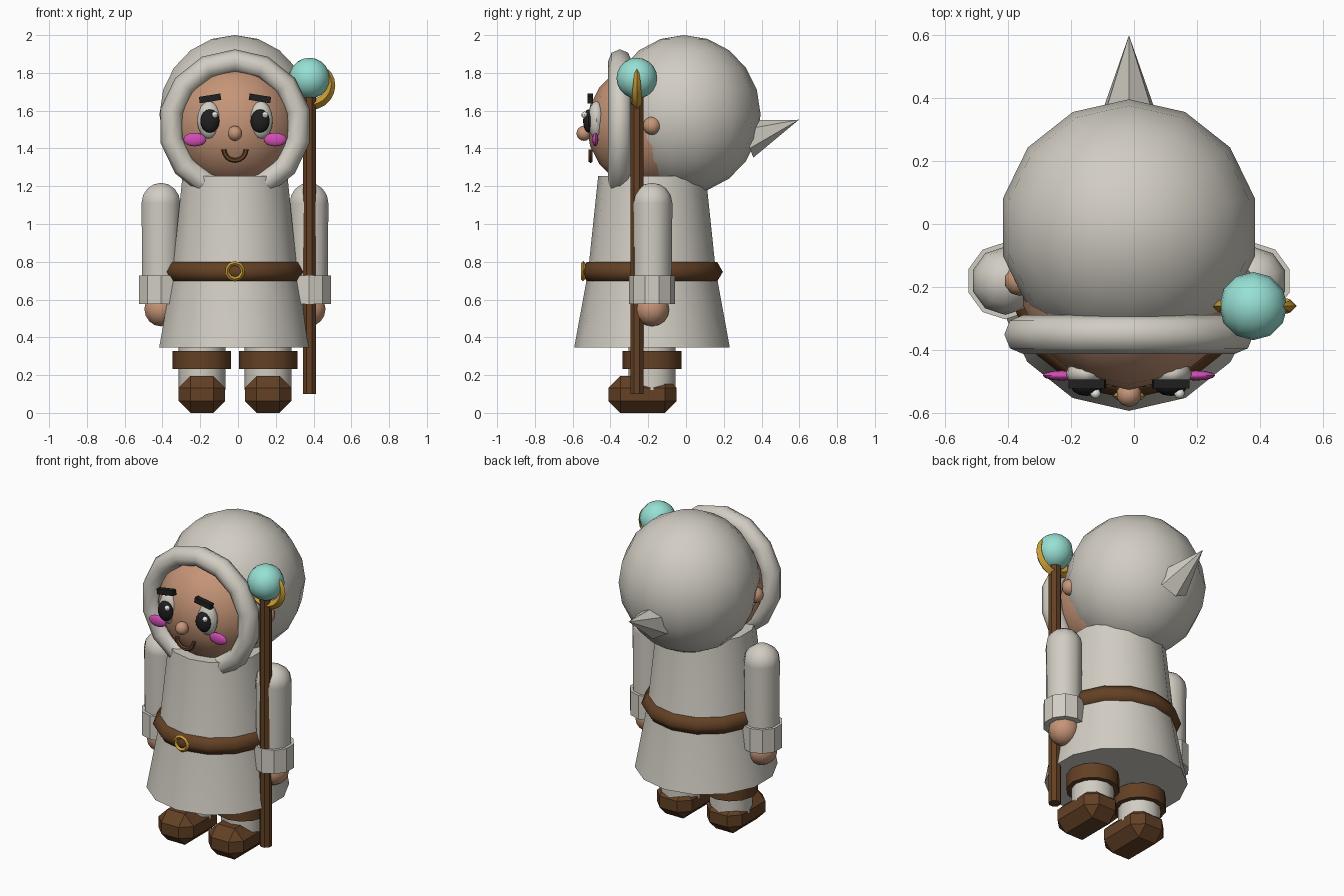
import bpy, bmesh, math
from mathutils import Vector, Matrix, Euler

if "Cube" in bpy.data.objects:
    bpy.data.objects.remove(bpy.data.objects["Cube"])

CX, CY = -0.016, -0.18          # body axis
TAU = math.tau


def colour(name, r, g, b):
    m = bpy.data.materials.new(name)
    m.diffuse_color = (r, g, b, 1)
    m.use_nodes = True
    m.node_tree.nodes["Principled BSDF"].inputs["Base Color"].default_value = m.diffuse_color
    return m


GREY = colour("pale_grey_cloth", 0.64, 0.61, 0.545)
SKIN = colour("skin", 0.56, 0.30, 0.185)
BROWN = colour("brown_leather", 0.125, 0.052, 0.018)
GOLD = colour("gold", 0.60, 0.33, 0.035)
TEAL = colour("teal", 0.31, 0.75, 0.66)
PINK = colour("pink", 0.64, 0.075, 0.46)
BLACK = colour("black", 0.014, 0.014, 0.014)
WHITE = colour("white", 0.85, 0.85, 0.83)


def finish(name, bm, mat, loc, scale=(1, 1, 1), rot=(0, 0, 0), smooth=40):
    bmesh.ops.remove_doubles(bm, verts=bm.verts, dist=1e-5)
    m = Matrix.LocRotScale(Vector(loc), Euler(rot), Vector(scale))
    bmesh.ops.transform(bm, matrix=m, verts=bm.verts)
    bmesh.ops.recalc_face_normals(bm, faces=bm.faces)
    me = bpy.data.meshes.new(name)
    bm.to_mesh(me)
    bm.free()
    me.materials.append(mat)
    ob = bpy.data.objects.new(name, me)
    bpy.context.collection.objects.link(ob)
    if smooth:
        bpy.ops.object.select_all(action='DESELECT')
        bpy.context.view_layer.objects.active = ob
        ob.select_set(True)
        bpy.ops.object.shade_smooth_by_angle(angle=math.radians(smooth))
    return ob


def skin_rings(bm, rings, loop=False, caps=True):
    """Bridge equal rings of points; optionally close the run or cap its ends."""
    vs = [[bm.verts.new(p) for p in r] for r in rings]
    n = len(vs[0])
    pairs = list(zip(vs, vs[1:])) + ([(vs[-1], vs[0])] if loop else [])
    for a, b in pairs:
        for i in range(n):
            j = (i + 1) % n
            bm.faces.new((a[i], a[j], b[j], b[i]))
    if caps and not loop:
        for r, pts in ((vs[0], rings[0]), (vs[-1], rings[-1])):
            if (Vector(pts[0]) - Vector(pts[1])).length > 1e-4:
                bm.faces.new(r)


def lathe(name, prof, n, mat, loc, scale=(1, 1, 1), rot=(0, 0, 0), loop=False, phase=0, smooth=40):
    """Turn (radius, height) points around z; the first column faces +y."""
    bm = bmesh.new()
    rings = [[(r * math.sin(TAU * (i + phase) / n), r * math.cos(TAU * (i + phase) / n), z)
              for i in range(n)] for r, z in prof]
    skin_rings(bm, rings, loop)
    return finish(name, bm, mat, loc, scale, rot, smooth)


def ball(name, size, mat, loc, n=14, rings=10, rot=(0, 0, 0)):
    prof = [(math.sin(math.pi * k / rings), -math.cos(math.pi * k / rings)) for k in range(rings + 1)]
    prof[0], prof[-1] = (0, -1), (0, 1)
    size = (size,) * 3 if isinstance(size, float) else size
    return lathe(name, prof, n, mat, loc, size, rot)


def ring(name, major, minor, n, m, mat, loc, rot=(0, 0, 0), smooth=65):
    prof = [(major + minor * math.cos(TAU * k / m), minor * math.sin(TAU * k / m)) for k in range(m)]
    return lathe(name, prof, n, mat, loc, rot=rot, loop=True, smooth=smooth)


def arc(name, major, minor, start, end, steps, sides, mat, loc, taper=False):
    """Bent bar in the xz plane, angles in degrees."""
    bm = bmesh.new()
    rings = []
    for k in range(steps + 1):
        t = k / steps
        a = math.radians(start + (end - start) * t)
        r = minor * (math.sin(math.pi * t) ** 0.5 if taper and 0 < k < steps else (0.15 if taper else 1))
        rings.append([((major + r * math.cos(TAU * i / sides)) * math.cos(a),
                       r * math.sin(TAU * i / sides),
                       (major + r * math.cos(TAU * i / sides)) * math.sin(a)) for i in range(sides)])
    skin_rings(bm, rings)
    return finish(name, bm, mat, loc)


def box(name, dims, mat, loc, rot=(0, 0, 0), bevel=0):
    bm = bmesh.new()
    bmesh.ops.create_cube(bm, size=1)
    bmesh.ops.scale(bm, vec=dims, verts=bm.verts)
    if bevel:
        bmesh.ops.bevel(bm, geom=bm.edges[:], offset=bevel, segments=1, affect='EDGES')
    return finish(name, bm, mat, loc, rot=rot, smooth=0)


# Robe and belt
lathe("robe", [(0.412, 0.345), (0.338, 0.75), (0.285, 1.255)], 14, GREY, (CX, CY, 0))
ring("belt", 0.315, 0.06, 14, 6, BROWN, (CX, CY, 0.747))
ring("belt_buckle", 0.042, 0.012, 10, 4, GOLD, (CX, -0.545, 0.75), (math.pi / 2, 0, 0))

# Head, hood, fur rim and hood point
ball("head", 0.345, SKIN, (CX, CY, 1.52))
ball("hood", (0.41, 0.405, 0.42), GREY, (CX, -0.01, 1.58))
ring("hood_rim", 0.343, 0.062, 14, 8, GREY, (CX, -0.35, 1.52), (math.pi / 2, 0, 0))
tip, base = Vector((CX, 0.598, 1.552)), Vector((CX, 0.32, 1.45))
axis = tip - base
lathe("hood_point", [(0.105, 0), (0, axis.length)], 6, GREY, base,
      rot=(-math.atan2(axis.y, axis.z), 0, 0), smooth=0)

# Face centre
ball("nose", 0.04, SKIN, (CX, -0.54, 1.48), 10, 8)
arc("mouth", 0.059, 0.013, 180, 360, 8, 6, BROWN, (CX, -0.505, 1.395))

# Mirrored parts
for s, side in ((-1, "left"), (1, "right")):
    def at(x, y, z):
        return (CX + s * x, y, z)

    # Face
    ball(side + "_ear", 0.048, SKIN, at(0.347, CY, 1.52), 10, 8)
    ball(side + "_eye", (0.063, 0.045, 0.1), GREY, at(0.137, -0.475, 1.55), 12, 8)
    ball(side + "_pupil", (0.051, 0.03, 0.062), BLACK, at(0.133, -0.515, 1.545), 12, 8)
    ball(side + "_eye_glint", 0.017, WHITE, (CX + s * 0.133 + 0.027, -0.537, 1.578), 8, 6)
    ball(side + "_cheek", (0.06, 0.016, 0.036), PINK, at(0.213, -0.48, 1.447), 12, 8)
    box(side + "_brow", (0.115, 0.03, 0.034), BLACK, at(0.132, -0.507, 1.665), (0, s * 0.16, 0))

    # Arm
    lathe(side + "_sleeve", [(0.103, 0.6), (0.108, 1.11)], 10, GREY, at(0.392, CY, 0))
    ball(side + "_shoulder", 0.108, GREY, at(0.392, CY, 1.11), 10, 8)
    lathe(side + "_cuff", [(0.122, 0.577), (0.122, 0.728)], 10, GREY, at(0.392, CY, 0), smooth=30)
    ball(side + "_hand", 0.092, SKIN, at(0.392, CY, 0.55), 10, 8)

    # Leg and shoe
    lathe(side + "_leg", [(0.125, 0.12), (0.125, 0.4)], 12, GREY, at(0.175, CY, 0))
    lathe(side + "_boot_band", [(0.155, 0.232), (0.155, 0.327)], 12, BROWN, at(0.175, CY, 0))
    box(side + "_shoe", (0.246, 0.36, 0.195), BROWN, at(0.175, -0.23, 0.0975), bevel=0.062)

# Staff with orb and crescent
SX, SY = 0.378, -0.26
lathe("staff", [(0.037, 0.1), (0.037, 1.7)], 8, BROWN, (SX, SY, 0), phase=0.5)
ball("staff_orb", 0.108, TEAL, (SX, SY, 1.772), 12, 10)
arc("staff_crescent", 0.113, 0.028, 135, 405, 16, 4, GOLD, (0.382, SY, 1.745), taper=True)
